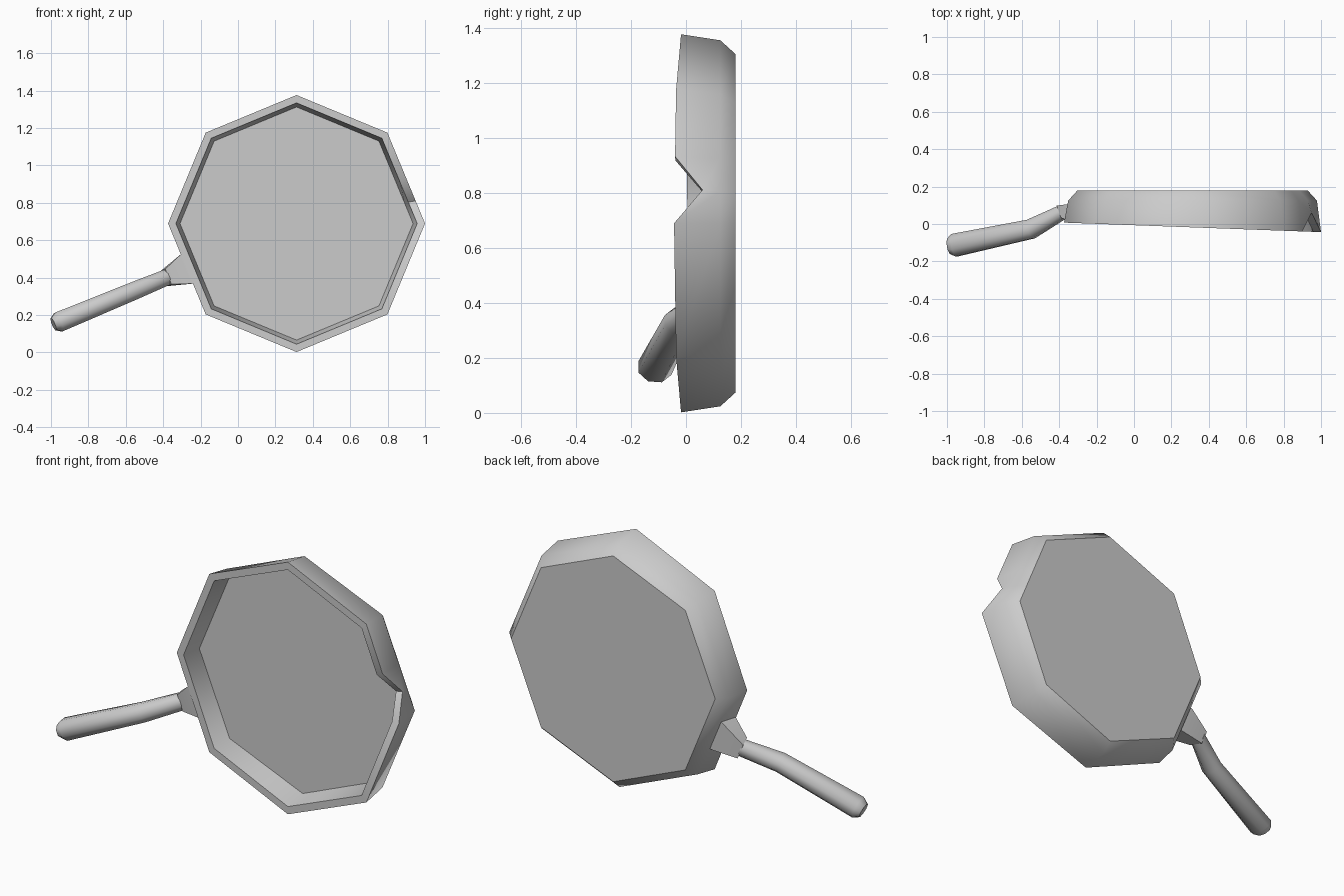
import bpy, bmesh, math
from mathutils import Vector

if "Cube" in bpy.data.objects:
    bpy.data.objects.remove(bpy.data.objects["Cube"])

CX, CZ = 0.313, 0.689            # pan centre in the front plane


def make_object(name, rings, angle, close_ends=True):
    """Bridge equal-length rings of points into a skin with capped ends."""
    bm = bmesh.new()
    loops = [[bm.verts.new(p) for p in r] for r in rings]
    n = len(loops[0])
    for a, b in zip(loops, loops[1:]):
        for i in range(n):
            j = (i + 1) % n
            bm.faces.new((a[i], a[j], b[j], b[i]))
    if close_ends:
        bm.faces.new(loops[0])
        bm.faces.new(loops[-1])
    bmesh.ops.recalc_face_normals(bm, faces=bm.faces)
    me = bpy.data.meshes.new(name)
    bm.to_mesh(me)
    bm.free()
    ob = bpy.data.objects.new(name, me)
    bpy.context.collection.objects.link(ob)
    bpy.context.view_layer.objects.active = ob
    ob.select_set(True)
    bpy.ops.object.shade_smooth_by_angle(angle=math.radians(angle))
    ob.select_set(False)
    return ob


def pan_ring(radius, y=None):
    """Octagon with two extra points on the first side; y=None is the tilted, notched rim."""
    corners = [Vector((math.cos(math.pi / 4 * k), math.sin(math.pi / 4 * k))) for k in range(8)]
    pts = [corners[0], corners[0].lerp(corners[1], 0.25), corners[0].lerp(corners[1], 0.5)]
    pts += corners[1:]
    ring = []
    for i, p in enumerate(pts):
        depth = y
        if y is None:
            depth = 0.06 if i == 1 else -0.018 - 0.037 * p.x * radius
        ring.append((CX + p.x * radius, depth, CZ + p.y * radius))
    return ring


# Pan body: floor inside, inner wall, notched rim, outer wall, bevel, base
make_object("pan_body", [pan_ring(0.623, 0.11), pan_ring(0.645), pan_ring(0.687),
                         pan_ring(0.665, 0.125), pan_ring(0.615, 0.18)], 47)

# Handle directions: OUT is radial, SIDE is across the handle in the front plane
ang = math.radians(202.5)
OUT = Vector((math.cos(ang), 0, math.sin(ang)))
SIDE = Vector((-math.sin(ang), 0, math.cos(ang)))
Y = Vector((0, 1, 0))
ORIGIN = Vector((CX, 0, CZ))


def section(u, y, half_w, half_t, slope, sides):
    """Cross-section at distance u from the pan centre, square to a path of given slope."""
    normal = (Y - OUT * slope).normalized()
    c = ORIGIN + OUT * u + Y * y
    k = 1 / math.cos(math.pi / sides)
    return [c + SIDE * (half_w * k * math.cos(2 * math.pi * (i + 0.5) / sides))
            + normal * (half_t * k * math.sin(2 * math.pi * (i + 0.5) / sides))
            for i in range(sides)]


# Flared bracket joining handle and pan wall
make_object("handle_bracket", [section(0.608, 0.060, 0.090, 0.052, 0, 4),
                               section(0.634, 0.060, 0.085, 0.052, 0, 4),
                               section(0.755, 0.065, 0.044, 0.036, -0.4, 4)], 30)

# Bent grip with bevelled end
make_object("handle_grip", [section(0.745, 0.068, 0.043, 0.037, -0.5, 8),
                            section(0.935, -0.027, 0.048, 0.052, -0.32, 8),
                            section(1.375, -0.113, 0.054, 0.061, -0.19, 8),
                            section(1.407, -0.119, 0.034, 0.042, -0.19, 8)], 47)
